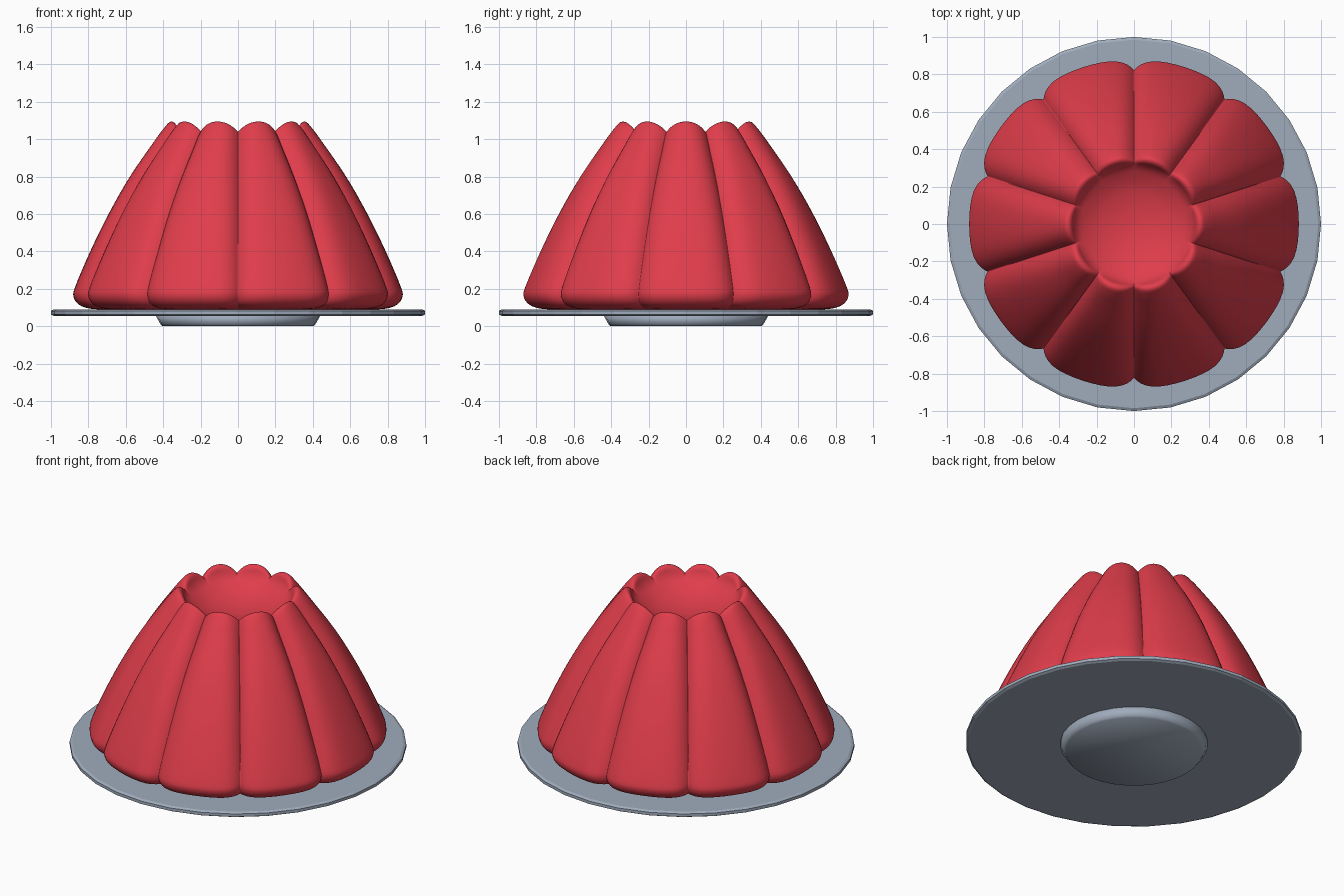
import bpy, bmesh, math

if "Cube" in bpy.data.objects:
    bpy.data.objects.remove(bpy.data.objects["Cube"])

LOBES = 10
STEPS = 18          # segments around each lobe
SUB = 4             # smoothing steps between profile points


def material(name, rgb):
    m = bpy.data.materials.new(name)
    m.diffuse_color = (*rgb, 1)
    m.use_nodes = True
    m.node_tree.nodes["Principled BSDF"].inputs["Base Color"].default_value = m.diffuse_color
    return m


jelly_red = material("jelly red", (0.74, 0.047, 0.07))
plate_grey = material("plate grey", (0.35, 0.41, 0.50))


def loft(name, rings, mat):
    """Skin a stack of equal-length rings and cap both ends."""
    bm = bmesh.new()
    loops = [[bm.verts.new(p) for p in ring] for ring in rings]
    n = len(loops[0])
    for a, b in zip(loops, loops[1:]):
        for i in range(n):
            j = (i + 1) % n
            bm.faces.new((a[i], a[j], b[j], b[i]))
    bm.faces.new(list(reversed(loops[0])))
    bm.faces.new(loops[-1])
    bmesh.ops.recalc_face_normals(bm, faces=bm.faces)
    me = bpy.data.meshes.new(name)
    bm.to_mesh(me)
    bm.free()
    me.materials.append(mat)
    ob = bpy.data.objects.new(name, me)
    bpy.context.collection.objects.link(ob)
    return ob


def circle(r, z, n=32):
    return [(r * math.sin(2 * math.pi * i / n), r * math.cos(2 * math.pi * i / n), z)
            for i in range(n)]


def catmull(pts):
    out = []
    for i in range(len(pts) - 1):
        p0, p1, p2, p3 = pts[max(i - 1, 0)], pts[i], pts[i + 1], pts[min(i + 2, len(pts) - 1)]
        for s in range(SUB):
            t = s / SUB
            out.append([0.5 * (2 * b + (c - a) * t + (2 * a - 5 * b + 4 * c - d) * t * t
                               + (3 * b - a - 3 * c + d) * t ** 3)
                        for a, b, c, d in zip(p0, p1, p2, p3)])
    out.append(list(pts[-1]))
    return out


# Plate and foot
loft("plate", [circle(0.985, 0.055), circle(1.0, 0.063), circle(1.0, 0.082),
               circle(0.985, 0.09)], plate_grey)
foot = loft("foot", [circle(0.405, 0.0), circle(0.415, 0.012), circle(0.44, 0.056)], plate_grey)
foot.data.polygons.foreach_set("use_smooth", [True] * len(foot.data.polygons))

# Jelly: lobe radius, lobe z, groove radius, groove z, lobe squareness
profile = [
    (0.70, 0.088, 0.70, 0.088, 5),
    (0.79, 0.094, 0.755, 0.105, 5),
    (0.85, 0.115, 0.80, 0.125, 5),
    (0.88, 0.16, 0.822, 0.165, 5),
    (0.867, 0.22, 0.808, 0.225, 5),
    (0.79, 0.40, 0.728, 0.40, 4.5),
    (0.692, 0.60, 0.628, 0.60, 4),
    (0.578, 0.80, 0.515, 0.79, 3.3),
    (0.447, 0.99, 0.405, 0.95, 2.7),
    (0.395, 1.06, 0.365, 1.01, 2.4),
    (0.362, 1.093, 0.342, 1.036, 2.2),
    (0.335, 1.083, 0.328, 1.038, 2.2),
    (0.315, 1.04, 0.31, 1.025, 2),
    (0.28, 1.003, 0.28, 1.003, 2),
    (0.20, 0.96, 0.20, 0.96, 2),
    (0.10, 0.934, 0.10, 0.934, 2),
    (0.01, 0.925, 0.01, 0.925, 2),
]
rings = []
for lr, lz, gr, gz, power in catmull(profile):
    ring = []
    for k in range(LOBES * STEPS):
        u = 2 * (k % STEPS) / STEPS - 1
        t = math.sin(u * math.pi / 2)           # packs points near the grooves
        a = (k // STEPS + t / 2) * 2 * math.pi / LOBES
        f = 1 - abs(t) ** power
        r, z = gr + (lr - gr) * f, gz + (lz - gz) * f
        ring.append((r * math.cos(a), r * math.sin(a), z))
    rings.append(ring)
jelly = loft("jelly", rings, jelly_red)
jelly.data.polygons.foreach_set("use_smooth", [True] * len(jelly.data.polygons))
